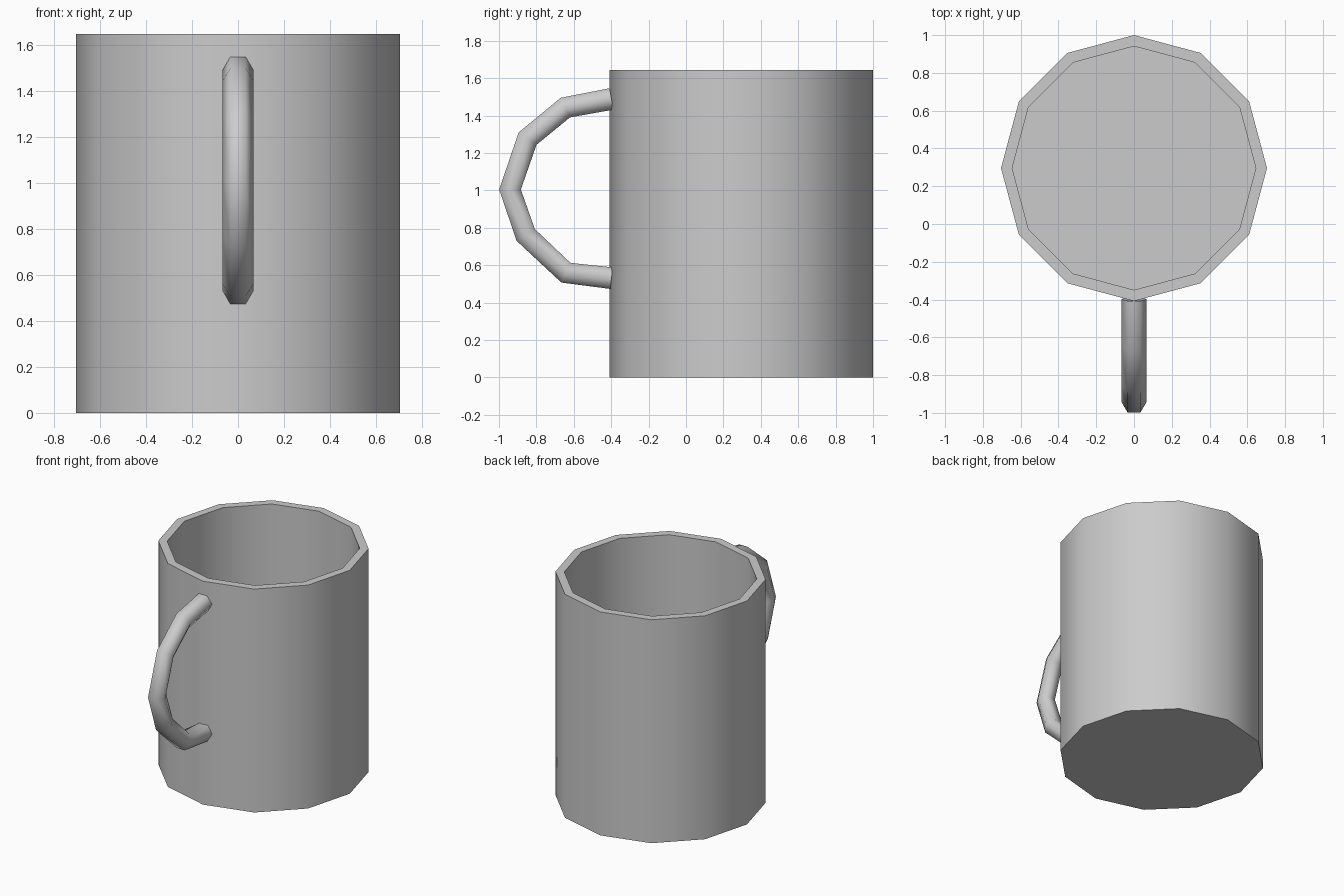
import bpy, bmesh, math
from mathutils import Vector

if "Cube" in bpy.data.objects:
    bpy.data.objects.remove(bpy.data.objects["Cube"])


def finish(name, bm, angle):
    bmesh.ops.recalc_face_normals(bm, faces=bm.faces)
    mesh = bpy.data.meshes.new(name)
    bm.to_mesh(mesh)
    bm.free()
    obj = bpy.data.objects.new(name, mesh)
    bpy.context.collection.objects.link(obj)
    bpy.ops.object.select_all(action='DESELECT')
    obj.select_set(True)
    bpy.context.view_layer.objects.active = obj
    bpy.ops.object.shade_smooth_by_angle(angle=math.radians(angle))
    return obj


def loft(name, rings, angle):
    """Skin a list of point rings and cap both ends."""
    bm = bmesh.new()
    loops = [[bm.verts.new(p) for p in ring] for ring in rings]
    n = len(loops[0])
    for a, b in zip(loops, loops[1:]):
        for i in range(n):
            j = (i + 1) % n
            bm.faces.new((a[i], a[j], b[j], b[i]))
    bm.faces.new(loops[0])
    bm.faces.new(loops[-1])
    return finish(name, bm, angle)


# Cup body: 12-sided outer wall, rim, inner wall and floor
SIDES, CENTRE_Y = 12, 0.296
profile = [(0.704, 0), (0.704, 1.645), (0.645, 1.645), (0.645, 0.06)]
rings = [[(r * math.cos(math.tau * i / SIDES),
           CENTRE_Y + r * math.sin(math.tau * i / SIDES), z)
          for i in range(SIDES)] for r, z in profile]
loft("cup_body", rings, 40)

# Handle: hexagonal tube swept along a bent path in the YZ plane
path = [Vector((0, y, z)) for y, z in (
    (-0.398, 1.489), (-0.645, 1.443), (-0.847, 1.277), (-0.941, 1.005),
    (-0.857, 0.762), (-0.642, 0.560), (-0.398, 0.531))]
RADIUS = 0.067
X = Vector((1, 0, 0))
rings = []
for i, p in enumerate(path):
    dirs = []
    if i > 0:
        dirs.append((p - path[i - 1]).normalized())
    if i < len(path) - 1:
        dirs.append((path[i + 1] - p).normalized())
    side = X.cross(sum(dirs, Vector()).normalized())
    rings.append([p + RADIUS * (math.cos(math.tau * k / 6) * X
                                + math.sin(math.tau * k / 6) * side)
                  for k in range(6)])
loft("handle", rings, 65)
